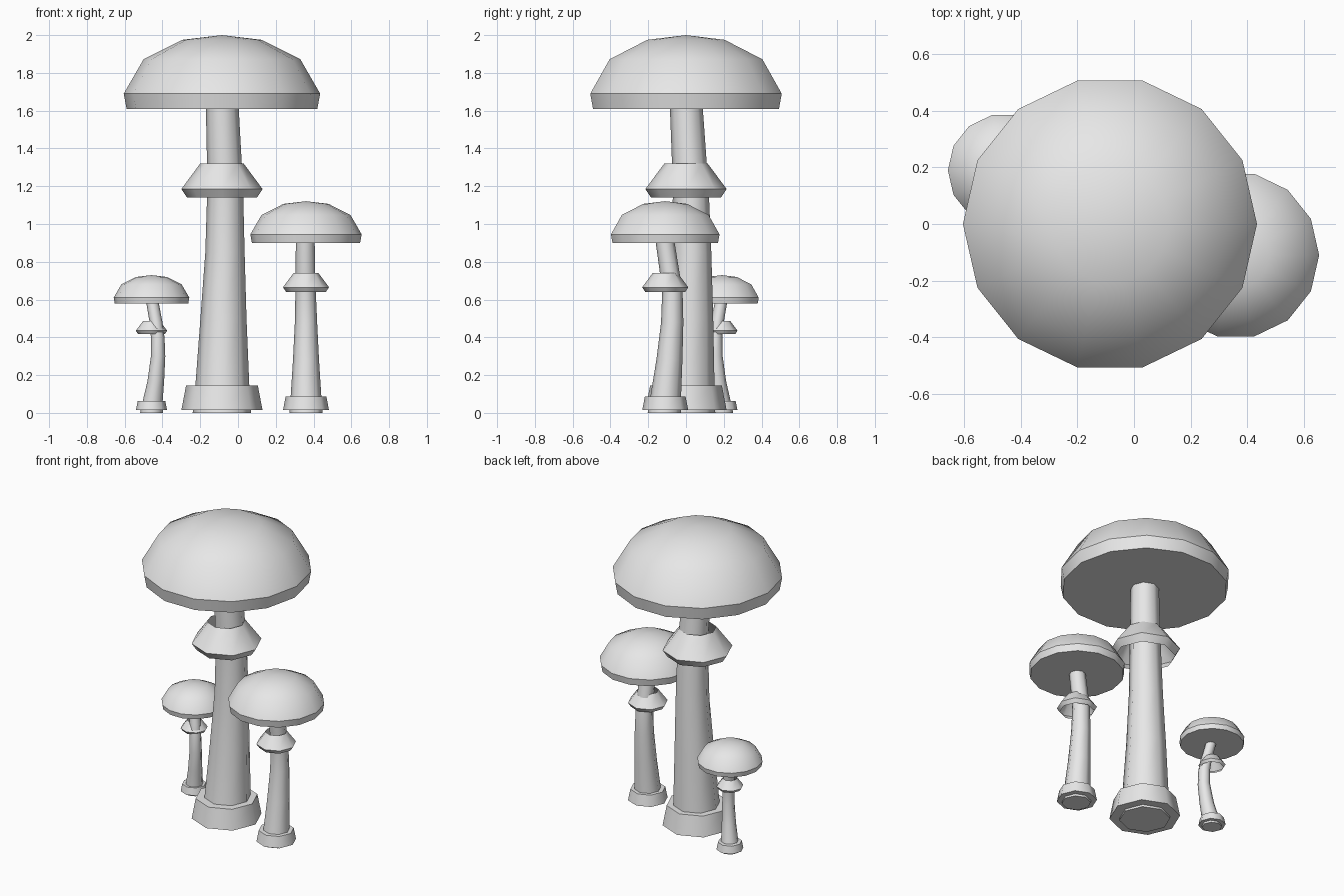
import bpy, bmesh, math

if "Cube" in bpy.data.objects:
    bpy.data.objects.remove(bpy.data.objects["Cube"])

grey = bpy.data.materials.new("pale grey")
grey.diffuse_color = (0.8, 0.8, 0.8, 1)
grey.use_nodes = True
grey.node_tree.nodes["Principled BSDF"].inputs["Base Color"].default_value = grey.diffuse_color


def lathe(name, rings, sides, bottom, top, angle):
    """Skin a stack of (x, y, z, radius) rings; radius 0 makes a point."""
    bm = bmesh.new()
    loops = []
    for x, y, z, r in rings:
        n = sides if r > 0 else 1
        loops.append([bm.verts.new((x + r * math.cos(math.tau * i / sides),
                                    y + r * math.sin(math.tau * i / sides), z))
                      for i in range(n)])
    for a, b in zip(loops, loops[1:]):
        for i in range(sides):
            j = (i + 1) % sides
            if len(b) == 1:
                bm.faces.new((a[i], a[j], b[0]))
            else:
                bm.faces.new((a[i], a[j], b[j], b[i]))
    if bottom:
        bm.faces.new(loops[0][::-1])
    if top:
        bm.faces.new(loops[-1])
    mesh = bpy.data.meshes.new(name)
    bm.to_mesh(mesh)
    bm.free()
    mesh.materials.append(grey)
    ob = bpy.data.objects.new(name, mesh)
    bpy.context.collection.objects.link(ob)
    bpy.ops.object.select_all(action='DESELECT')
    ob.select_set(True)
    bpy.context.view_layer.objects.active = ob
    bpy.ops.object.shade_smooth_by_angle(angle=math.radians(angle))


def mushroom(size, x, y, s, cap_z, skirt_z, stem):
    # domed cap with a narrow rim and flat underside
    cap = [(.505, -.08), (.52, 0), (.415, .182), (.21, .285), (0, .31)]
    lathe(size + "_cap", [(x, y, cap_z + h * s, r * s) for r, h in cap],
          14, True, False, 37)
    # open flared skirt around the stem
    skirt = [(.185, -.045), (.215, 0), (.115, .135)]
    lathe(size + "_skirt", [(x, y, skirt_z + h * s, r * s) for r, h in skirt],
          8, False, False, 50)
    # tapered foot
    lathe(size + "_foot", [(x, y, .014, .215 * s), (x, y, .01 + .135 * s, .19 * s)],
          8, True, True, 50)
    # bent, tapering stem
    lathe(size + "_stem", stem, 8, True, True, 50)


mushroom("large", -.085, 0, 1, 1.69, 1.185, [
    (-.085, 0, 0, .155), (-.083, .008, .14, .143), (-.077, .022, .5, .122),
    (-.069, .03, .85, .104), (-.068, .026, 1.14, .096),
    (-.072, .018, 1.32, .092), (-.083, .002, 1.61, .087), (-.085, 0, 1.7, .086)])

mushroom("medium", .36, -.11, .567, .945, .665, [
    (.36, -.115, 0, .088), (.36, -.107, .09, .081), (.36, -.088, .28, .069),
    (.36, -.073, .48, .059), (.358, -.072, .64, .054),
    (.357, -.086, .74, .052), (.356, -.11, .9, .05), (.357, -.114, .95, .05)])

mushroom("small", -.458, .19, .385, .61, .435, [
    (-.458, .19, 0, .06), (-.452, .184, .06, .053), (-.435, .168, .17, .044),
    (-.423, .156, .3, .038), (-.425, .156, .4, .036),
    (-.434, .166, .48, .034), (-.453, .185, .585, .033), (-.458, .19, .62, .033)])
